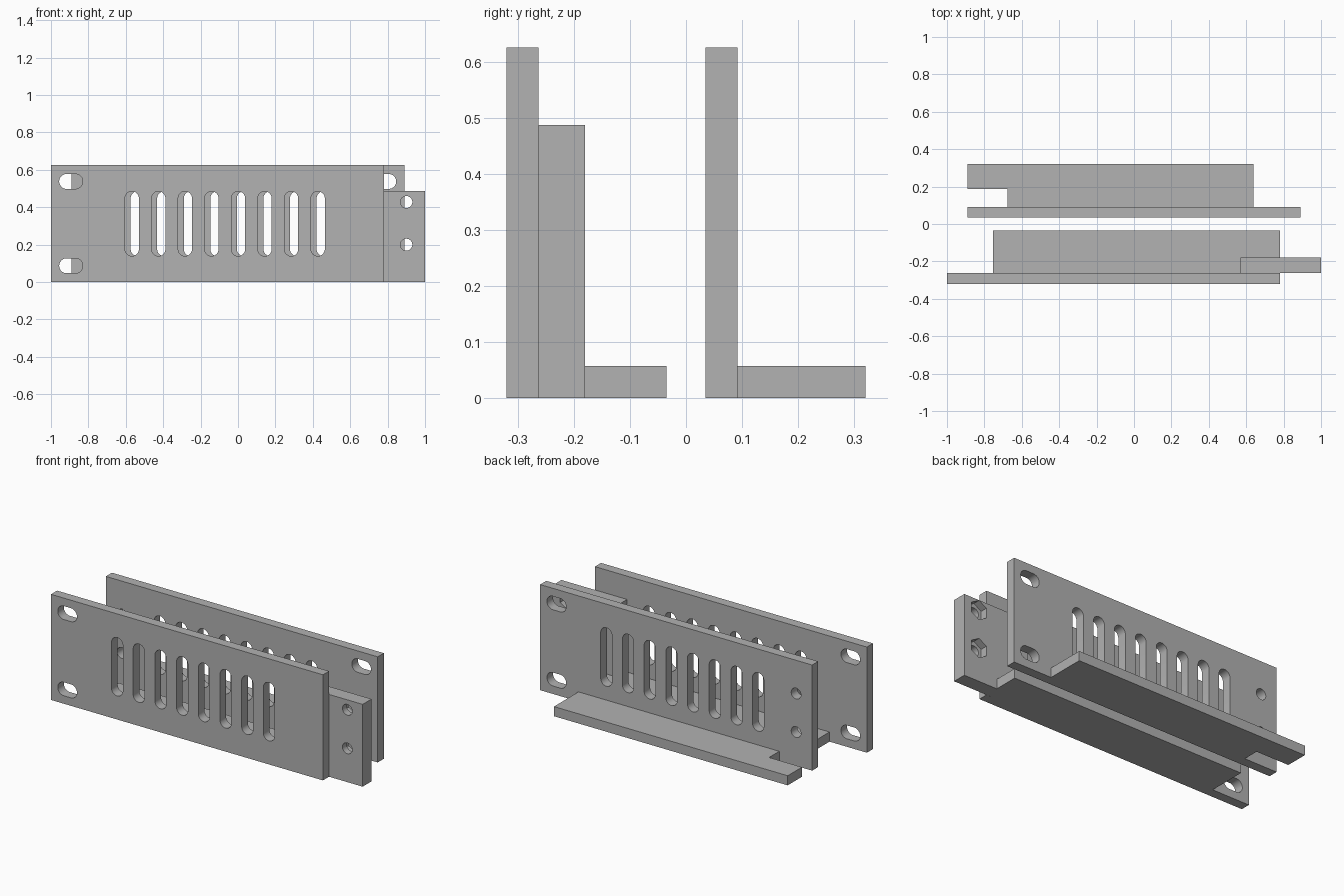
import bpy
import bmesh
import math
from mathutils import Matrix, Vector

cube = bpy.data.objects.get("Cube")
if cube:
    bpy.data.objects.remove(cube, do_unlink=True)

grey = bpy.data.materials.new("plain_grey")
grey.use_nodes = True
COLOUR = (0.445, 0.445, 0.445, 1)
grey.diffuse_color = COLOUR
grey.node_tree.nodes["Principled BSDF"].inputs["Base Color"].default_value = COLOUR

HEIGHT, THICK, SHELF = 0.625, 0.057, 0.057
HOLE_Z = (0.2, 0.428)


def prism(name, outline, direction):
    """Closed solid: an outline of 3D points pushed along a direction."""
    bm = bmesh.new()
    face = bm.faces.new([bm.verts.new(p) for p in outline])
    grown = bmesh.ops.extrude_face_region(bm, geom=[face])["geom"]
    verts = [v for v in grown if isinstance(v, bmesh.types.BMVert)]
    bmesh.ops.translate(bm, verts=verts, vec=direction)
    bmesh.ops.recalc_face_normals(bm, faces=bm.faces[:])
    mesh = bpy.data.meshes.new(name)
    bm.to_mesh(mesh)
    bm.free()
    mesh.materials.append(grey)
    obj = bpy.data.objects.new(name, mesh)
    bpy.context.collection.objects.link(obj)
    return obj


def slab(name, x0, x1, y0, y1, top):
    return prism(name, [(x0, y0, 0), (x1, y0, 0), (x1, y1, 0), (x0, y1, 0)], (0, 0, top))


def slot(x, z, radius, y0, y1, dx=0, dz=0, sides=32):
    """Cutter along y; its round outline is stretched by dx or dz either way."""
    outline = []
    for i in range(sides):
        a = 2 * math.pi * (i + 0.5) / sides
        c, s = math.cos(a), math.sin(a)
        outline.append((x + radius * c + math.copysign(dx, c), y0,
                        z + radius * s + math.copysign(dz, s)))
    return prism("cutter", outline, (0, y1 - y0, 0))


def hexagon(x, z, radius, y0, y1):
    outline = [(x + radius * math.sin(i * math.pi / 3), y0,
                z + radius * math.cos(i * math.pi / 3)) for i in range(6)]
    return prism("cutter", outline, (0, y1 - y0, 0))


def cut(obj, cutters):
    for cutter in cutters:
        cutter.hide_render = True
        mod = obj.modifiers.new("cut", "BOOLEAN")
        mod.operation = "DIFFERENCE"
        mod.solver = "EXACT"
        mod.object = cutter
    graph = bpy.context.evaluated_depsgraph_get()
    mesh = bpy.data.meshes.new_from_object(obj.evaluated_get(graph))
    obj.modifiers.clear()
    obj.data = mesh
    for cutter in cutters:
        bpy.data.objects.remove(cutter, do_unlink=True)
    bpy.ops.object.select_all(action="DESELECT")
    obj.select_set(True)
    bpy.context.view_layer.objects.active = obj
    bpy.ops.object.shade_smooth_by_angle(angle=math.radians(30))


def vented_plate(name, edge, side, y, holes=()):
    """Plate running from its ear edge towards -side, with ear slots and vents."""
    y0, y1 = y - 0.05, y + THICK + 0.05
    ends = sorted((edge, edge - side * 1.78))
    plate = slab(name, ends[0], ends[1], y, y + THICK, HEIGHT)
    cutters = [slot(edge - side * 0.107, z, 0.04, y0, y1, dx=0.023)
               for z in (0.087, 0.538)]
    cutters += [slot(edge - side * (0.433 + 0.142 * i), 0.312, 0.037, y0, y1, dz=0.136)
                for i in range(8)]
    cutters += [slot(x, z, 0.032, y0, y1) for x, z in holes]
    cut(plate, cutters)


# Front bracket: plate, shelf notched around the tab, and joining tab
vented_plate("front_plate", -1.0, -1, -0.32)
prism("front_shelf", [(-0.755, -0.263, 0), (0.57, -0.263, 0), (0.57, -0.18, 0),
                      (0.78, -0.18, 0), (0.78, -0.035, 0), (-0.755, -0.035, 0)],
      (0, 0, SHELF))
tab = slab("joining_tab", 0.57, 1.0, -0.263, -0.18, 0.487)
cut(tab, [slot(0.9, z, 0.032, -0.3, -0.1) for z in HOLE_Z]
    + [hexagon(0.9, z, 0.058, -0.223, -0.1) for z in HOLE_Z])

# Rear bracket: plate with bolt holes, and shelf with clearance for the tab
vented_plate("rear_plate", 0.89, 1, 0.035, [(-0.785, z) for z in HOLE_Z])
prism("rear_shelf", [(0.64, 0.092, 0), (0.64, 0.32, 0), (-0.89, 0.32, 0),
                     (-0.89, 0.187, 0), (-0.675, 0.187, 0), (-0.675, 0.092, 0)],
      (0, 0, SHELF))
